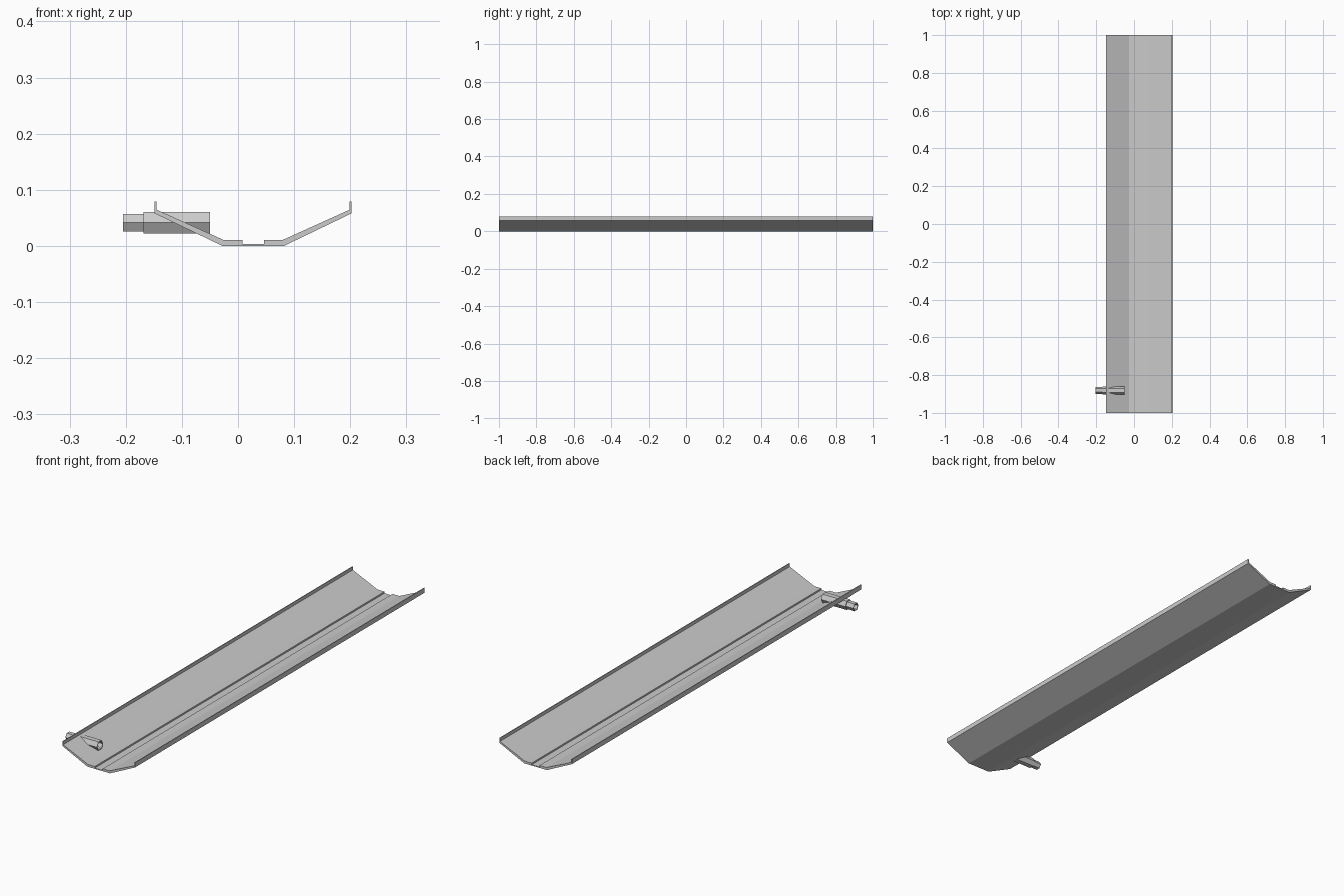
import bpy, bmesh, math

if "Cube" in bpy.data.objects:
    bpy.data.objects.remove(bpy.data.objects["Cube"])


def make_object(name, bm):
    bmesh.ops.recalc_face_normals(bm, faces=bm.faces)
    mesh = bpy.data.meshes.new(name)
    bm.to_mesh(mesh)
    bm.free()
    obj = bpy.data.objects.new(name, mesh)
    bpy.context.collection.objects.link(obj)
    return obj


def extrude_profile(name, points, y0, y1):
    bm = bmesh.new()
    face = bm.faces.new([bm.verts.new((x, y0, z)) for x, z in points])
    ext = bmesh.ops.extrude_face_region(bm, geom=[face])
    moved = [g for g in ext["geom"] if isinstance(g, bmesh.types.BMVert)]
    bmesh.ops.translate(bm, verts=moved, vec=(0, y1 - y0, 0))
    return make_object(name, bm)


def lathe_x(name, stations, y, z, sides):
    # closed loop of (x, radius) rings around an axis along x
    bm = bmesh.new()
    rings = []
    for x, r in stations:
        rings.append([bm.verts.new((x, y + r * math.cos(2 * math.pi * i / sides),
                                    z + r * math.sin(2 * math.pi * i / sides)))
                      for i in range(sides)])
    for a, b in zip(rings, rings[1:] + rings[:1]):
        for i in range(sides):
            j = (i + 1) % sides
            bm.faces.new((a[i], a[j], b[j], b[i]))
    return make_object(name, bm)


# Trough: half section about its own centre line, mirrored
cx = 0.027
right = [(0.055, 0), (0.1755, 0.058), (0.1755, 0.079), (0.172, 0.079),
         (0.172, 0.0645), (0.0525, 0.0105), (0.019, 0.0105), (0.019, 0.0035)]
section = [(cx + x, z) for x, z in right] + [(cx - x, z) for x, z in reversed(right)]
extrude_profile("trough", section, -1, 1)

# Hollow stepped drain pipe through the left wall
pipe = [(-0.205, 0.018), (-0.168, 0.018), (-0.168, 0.022), (-0.05, 0.022),
        (-0.05, 0.019), (-0.165, 0.019), (-0.165, 0.015), (-0.205, 0.015)]
lathe_x("drain_pipe", pipe, -0.881, 0.0415, 6)
